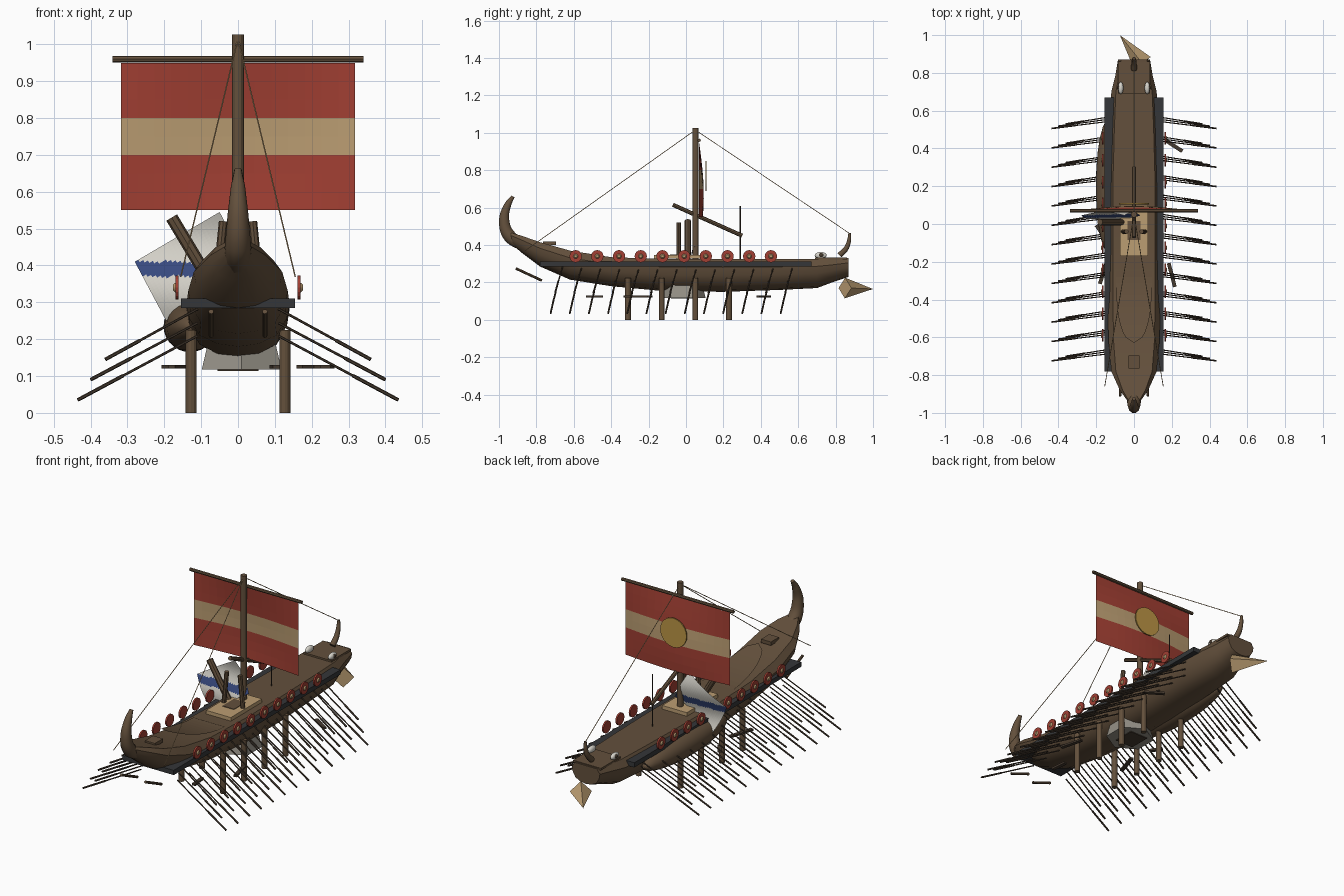
import bpy, bmesh, math
from mathutils import Vector, Matrix

if "Cube" in bpy.data.objects:
    bpy.data.objects.remove(bpy.data.objects["Cube"])


def material(name, *rgb):
    mat = bpy.data.materials.new(name)
    mat.use_nodes = True
    mat.diffuse_color = (*rgb, 1)
    mat.node_tree.nodes["Principled BSDF"].inputs["Base Color"].default_value = (*rgb, 1)
    return mat


WOOD = material("brown wood", .125, .08, .045)
DARK = material("dark wood", .06, .042, .028)
CHARCOAL = material("charcoal", .035, .037, .04)
RED = material("sail red", .36, .05, .033)
TAN = material("tan", .5, .34, .17)
WHITE = material("off white", .68, .66, .6)
BLUE = material("blue", .04, .07, .22)
GOLD = material("gold", .5, .3, .06)
GREY = material("stone grey", .3, .28, .24)


def finish(name, bm, *mats, smooth=False):
    bmesh.ops.recalc_face_normals(bm, faces=bm.faces[:])
    mesh = bpy.data.meshes.new(name)
    for face in bm.faces:
        face.smooth = smooth
    bm.to_mesh(mesh)
    bm.free()
    for mat in mats:
        mesh.materials.append(mat)
    obj = bpy.data.objects.new(name, mesh)
    bpy.context.collection.objects.link(obj)
    return obj


def rod(name, start, end, radius, mat, tip=None, sides=8):
    start, end = Vector(start), Vector(end)
    axis = end - start
    place = Matrix.Translation((start + end) / 2) @ axis.to_track_quat('Z', 'Y').to_matrix().to_4x4()
    bm = bmesh.new()
    bmesh.ops.create_cone(bm, cap_ends=True, segments=sides, radius1=radius,
                          radius2=radius if tip is None else tip, depth=axis.length, matrix=place)
    return finish(name, bm, mat)


def box(name, centre, size, mat, turn=0):
    bm = bmesh.new()
    place = Matrix.Translation(centre) @ Matrix.Rotation(turn, 4, 'Z') @ Matrix.Diagonal((*size, 1))
    bmesh.ops.create_cube(bm, size=1, matrix=place)
    return finish(name, bm, mat)


def ball(name, centre, radii, mat):
    bm = bmesh.new()
    place = Matrix.Translation(centre) @ Matrix.Diagonal((*radii, 1))
    bmesh.ops.create_uvsphere(bm, u_segments=24, v_segments=14, radius=1, matrix=place)
    return finish(name, bm, mat, smooth=True)


def horn(name, path, mat):
    # Tapered curve: each path point is y, z, radius
    curve = bpy.data.curves.new(name, 'CURVE')
    curve.dimensions = '3D'
    curve.bevel_depth = 1
    curve.bevel_resolution = 3
    curve.use_fill_caps = True
    spline = curve.splines.new('BEZIER')
    spline.bezier_points.add(len(path) - 1)
    for point, (y, z, radius) in zip(spline.bezier_points, path):
        point.co = (0, y, z)
        point.radius = radius
        point.handle_left_type = point.handle_right_type = 'AUTO'
    curve.materials.append(mat)
    bpy.context.collection.objects.link(bpy.data.objects.new(name, curve))


def sheet(name, columns, rows, shape, paint, *mats):
    # Grid surface from a function of u, v, painted by face height
    bm = bmesh.new()
    grid = [[bm.verts.new(shape(i / columns, j / rows)) for i in range(columns + 1)]
            for j in range(rows + 1)]
    for low, high in zip(grid, grid[1:]):
        for i in range(columns):
            face = bm.faces.new((low[i], low[i + 1], high[i + 1], high[i]))
            face.material_index = paint(face.calc_center_median().z)
    return finish(name, bm, *mats)


# Hull: stations of y, half width, keel height, gunwale height
stations = [(-.95, .025, .42, .47), (-.88, .075, .36, .45), (-.78, .12, .285, .415),
            (-.62, .135, .215, .37), (-.4, .14, .18, .335), (-.1, .14, .152, .325),
            (.2, .14, .15, .325), (.5, .13, .16, .325), (.7, .12, .17, .325),
            (.78, .1, .2, .325), (.87, .085, .23, .33)]
section = [(.8, 1), (1, .75), (.95, .5), (.75, .2), (.4, .05), (0, 0)]
section += [(-x, z) for x, z in reversed(section[:-1])]
bm = bmesh.new()
rings = [[bm.verts.new((x * w, y, low + z * (high - low))) for x, z in section]
         for y, w, low, high in stations]
for a, b in zip(rings, rings[1:]):
    for i in range(len(section)):
        j = (i + 1) % len(section)
        bm.faces.new((a[i], a[j], b[j], b[i]))
bm.faces.new(rings[0])
bm.faces.new(rings[-1])
hull = finish("hull", bm, WOOD)
bpy.context.view_layer.objects.active = hull
hull.select_set(True)
bpy.ops.object.shade_smooth_by_angle(angle=math.radians(35))
hull.select_set(False)
ball("hull_side_bulge", (-.13, .2, .235), (.072, .36, .07), WOOD)

# Outrigger and decks
box("outrigger", (0, -.055, .298), (.31, 1.45, .026), CHARCOAL)
box("fore_deck", (0, .775, .328), (.17, .17, .012), WOOD)


def tongue(u, v):
    half = .095 * math.sqrt(max(0, 1 - v ** 3))
    return ((2 * u - 1) * half, -.25 - .38 * v, .333 + .097 * v ** 1.7)


sheet("raised_deck_tongue", 8, 12, tongue, lambda z: 0, WOOD)
box("stern_seat", (0, -.73, .41), (.06, .07, .02), WOOD)
box("mast_step", (0, -.035, .337), (.15, .27, .02), TAN)
box("mast_step_hatch", (0, -.035, .348), (.07, .1, .004), WOOD)

# Stern and bow ornaments
horn("stern_curl", [(-.87, .4, .035), (-.945, .45, .036), (-.972, .53, .029),
                    (-.955, .61, .02), (-.925, .66, .01)], WOOD)
horn("bow_horn", [(.82, .345, .016), (.855, .38, .014), (.872, .425, .011), (.875, .465, .007)], WOOD)
rod("ram", (.045, .85, .17), (-.075, 1, .165), .055, TAN, tip=0, sides=4)
for side in (-1, 1):
    ball("eye", (side * .07, .72, .345), (.014, .032, .018), WHITE)
    ball("pupil", (side * .08, .722, .346), (.007, .013, .011), DARK)

# Mast, yard and sail
rod("mast", (0, .05, .3), (0, .05, 1.027), .016, WOOD, sides=12)
rod("yard", (-.34, .07, .96), (.34, .07, .96), .009, WOOD)


def sail_shape(u, v):
    return ((u - .5) * .635, .07 + .025 * math.sin(math.pi * u) * math.sin(math.pi * .7 * v), .95 - .4 * v)


sheet("sail", 14, 8, sail_shape, lambda z: int(.7 < z < .8), RED, TAN)
rod("sail_disc", (0, .104, .77), (0, .11, .77), .08, GOLD, sides=24)
rod("loose_spar", (0, -.07, .615), (0, .3, .45), .011, WOOD)
rod("deck_pole", (0, .29, .31), (0, .29, .61), .003, DARK)

# Rigging
masthead = (0, .05, 1.015)
for side in (-1, 1):
    rod("stern_stay", masthead, (side * .155, -.86, .37), .002, TAN, sides=5)
rod("bow_stay", masthead, (0, .87, .465), .002, TAN, sides=5)

# Crutch posts and leaning beam
for side in (-1, 1):
    rod("crutch_post", (side * .06, -.04, .32), (side * .04, -.04, .52), .012, WOOD)
rod("leaning_beam", (-.06, .01, .33), (-.18, .01, .53), .017, WOOD)


# Draped banner, hung by its corner
def banner_shape(u, v):
    return (-.05 - .23 * u + .085 * v, .045 + .018 * math.sin(math.pi * (u + v)),
            .545 - .135 * u - .16 * v)


sheet("banner", 24, 24, banner_shape, lambda z: int(.37 < z < .41), WHITE, BLUE)

# Shields along both rails
for k in range(10):
    y = -.59 + .116 * k
    for side in (-1, 1):
        rod("shield", (side * .161, y, .34), (side * .17, y, .34), .033, RED, sides=16)
        rod("shield_boss", (side * .169, y, .34), (side * .176, y, .34), .014, TAN, tip=.008, sides=12)

# Three tiers of oars on both sides
tiers = [(.26, .36, .145), (.222, .4, .09), (.187, .435, .035)]
for k in range(13):
    for t, (inner_z, reach, tip_z) in enumerate(tiers):
        y = -.665 + .1025 * k - .012 * t
        for side in (-1, 1):
            start = Vector((side * .11, y + .005, inner_z + .022))
            end = Vector((side * reach, y - .035, tip_z))
            rod("oar", start, end, .0035, DARK, sides=6)
            rod("oar_blade", start.lerp(end, .62), end, .005, DARK, sides=6)

# Support posts, steering oars, keel block
for side in (-1, 1):
    for k in range(4):
        y = -.31 + .18 * k
        rod("support_post", (side * .127, y, 0), (side * .127, y, .225), .015, WOOD, sides=12)
    rod("steering_oar", (side * .073, -.91, .275), (side * .073, -.77, .21), .007, WOOD)
rod("keel_block", (.01, -.02, .118), (.01, -.02, .21), .125, GREY, tip=.1, sides=6)
box("keel_plate", (0, -.02, .12), (.11, .12, .012), DARK)

# Loose planks beneath the ship
for x, y, length, turn in [(.21, .415, .11, 1.0), (.2, -.27, .13, .25), (-.18, -.035, .07, .6),
                           (-.16, -.25, .14, -.3), (.1, -.49, .09, .1)]:
    box("loose_plank", (x, y, .125), (.02, length, .01), DARK, turn)
